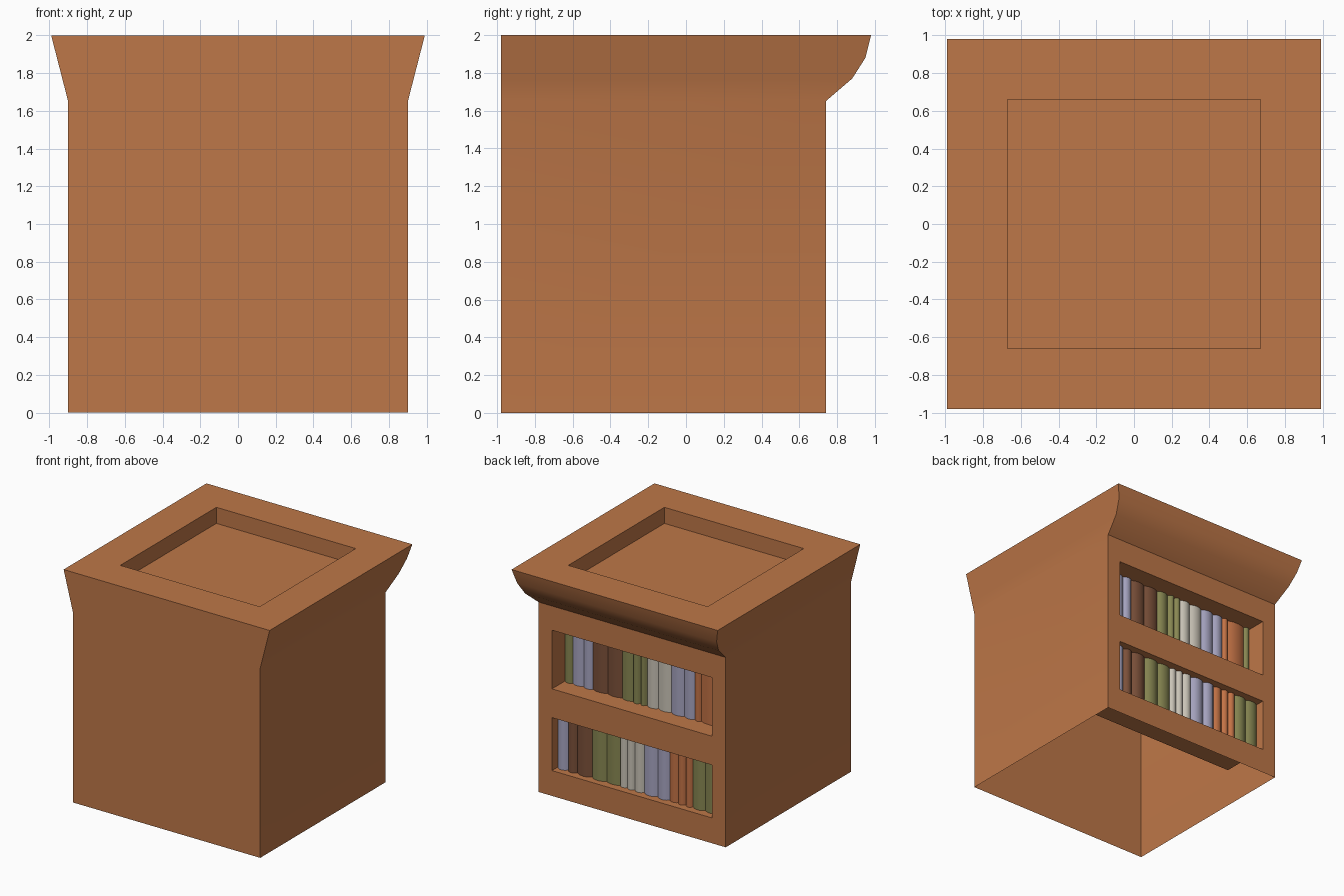
import bpy, bmesh, math, random

if "Cube" in bpy.data.objects:
    bpy.data.objects.remove(bpy.data.objects["Cube"])
random.seed(4)


def material(name, rgb):
    lin = [(c / 255 / 12.92) if c < 11 else ((c / 255 + 0.055) / 1.055) ** 2.4 for c in rgb]
    m = bpy.data.materials.new(name)
    m.diffuse_color = (*lin, 1)
    m.use_nodes = True
    m.node_tree.nodes["Principled BSDF"].inputs["Base Color"].default_value = m.diffuse_color
    return m


wood = material("warm_wood", (190, 119, 72))
BOOK = {
    "L": material("lavender_cover", (167, 165, 193)),
    "B": material("dark_brown_cover", (124, 81, 58)),
    "G": material("olive_cover", (136, 135, 82)),
    "C": material("cream_cover", (202, 196, 183)),
    "O": material("orange_cover", (196, 115, 70)),
}


def make_object(name, bm, mats):
    bmesh.ops.remove_doubles(bm, verts=bm.verts, dist=0.0005)
    me = bpy.data.meshes.new(name)
    bm.to_mesh(me)
    bm.free()
    ob = bpy.data.objects.new(name, me)
    bpy.context.collection.objects.link(ob)
    for m in mats:
        me.materials.append(m)
    bpy.ops.object.select_all(action='DESELECT')
    ob.select_set(True)
    bpy.context.view_layer.objects.active = ob
    bpy.ops.object.shade_smooth_by_angle(angle=math.radians(32))
    return ob


def quad(bm, pts):
    return bm.faces.new([bm.verts.new(p) for p in pts])


def loft(bm, rings, skip=(), cap=True):
    """Bridge rings of four corners; skip holds (band, side) pairs left open."""
    for b, (lo, hi) in enumerate(zip(rings, rings[1:])):
        for i in range(4):
            if (b, i) not in skip:
                j = (i + 1) % 4
                quad(bm, (lo[i], lo[j], hi[j], hi[i]))
    if cap:
        quad(bm, rings[-1])


def flat_ring(x, y0, y1, z):
    return [(-x, y0, z), (x, y0, z), (x, y1, z), (-x, y1, z)]


def wall_ring(x, y, z0, z1):
    return [(x, y, z0), (-x, y, z0), (-x, y, z1), (x, y, z1)]


BACK = 0.74
OPEN_X = 0.77
SHELVES = [(0.22, 0.68), (0.93, 1.44)]

# Cabinet: open-bottomed shell, flared top with a cove at the back, sunken top panel
bm = bmesh.new()
profile = [(0, BACK), (1.65, BACK), (1.77, 0.88), (1.88, 0.95), (2.0, 0.98)]
rings = [flat_ring(0.9 + 0.09 * max(0, z - 1.65) / 0.35, -0.98, y, z) for z, y in profile]
rings += [flat_ring(0.67, -0.66, 0.66, 2.0), flat_ring(0.67, -0.66, 0.66, 1.86)]
loft(bm, rings, skip={(0, 2)})

# Back wall with two shelf openings
xs = [-0.9, -OPEN_X, OPEN_X, 0.9]
zs = [0, 0.22, 0.68, 0.93, 1.44, 1.65]
for i in range(3):
    for k in range(5):
        if not (i == 1 and k in (1, 3)):
            x0, x1, z0, z1 = xs[i], xs[i + 1], zs[k], zs[k + 1]
            quad(bm, ((x1, BACK, z0), (x0, BACK, z0), (x0, BACK, z1), (x1, BACK, z1)))

# Shelf niches
for z0, z1 in SHELVES:
    loft(bm, [wall_ring(OPEN_X, BACK, z0, z1), wall_ring(OPEN_X, 0.29, z0, z1)])
make_object("bookcase_cabinet", bm, [wood])


# Book rows: rounded spines filling each niche from floor to ceiling
def book_row(name, shelf, depth, colours, edges):
    z0, z1 = shelf
    keys = list(BOOK)
    bm = bmesh.new()
    for c, a, b in zip(colours, edges, edges[1:]):
        bulge = random.uniform(0.018, 0.03)
        steps = 6
        line = []
        for s in range(steps + 1):
            t = s / steps
            y = BACK - depth - 0.012 + bulge * math.sin(math.pi * t) ** 0.7
            line.append((0.9 - (a + (b - a) * t), y))
        for (xa, ya), (xb, yb) in zip(line, line[1:]):
            f = quad(bm, ((xa, ya, z0), (xb, yb, z0), (xb, yb, z1), (xa, ya, z1)))
            f.material_index = keys.index(c)
    make_object(name, bm, BOOK.values())


book_row("upper_books", SHELVES[1], 0.168, "GLLBBGGGCCLLOOG",
         [.13, .205, .31, .40, .54, .68, .79, .86, .92, 1.03, 1.155,
          1.28, 1.38, 1.44, 1.61, 1.67])
book_row("lower_books", SHELVES[0], 0.07, "LBBGGCCCLLOOOGG",
         [.13, .23, .32, .46, .60, .73, .80, .87, .96, 1.09, 1.205,
          1.29, 1.36, 1.43, 1.55, 1.67])
